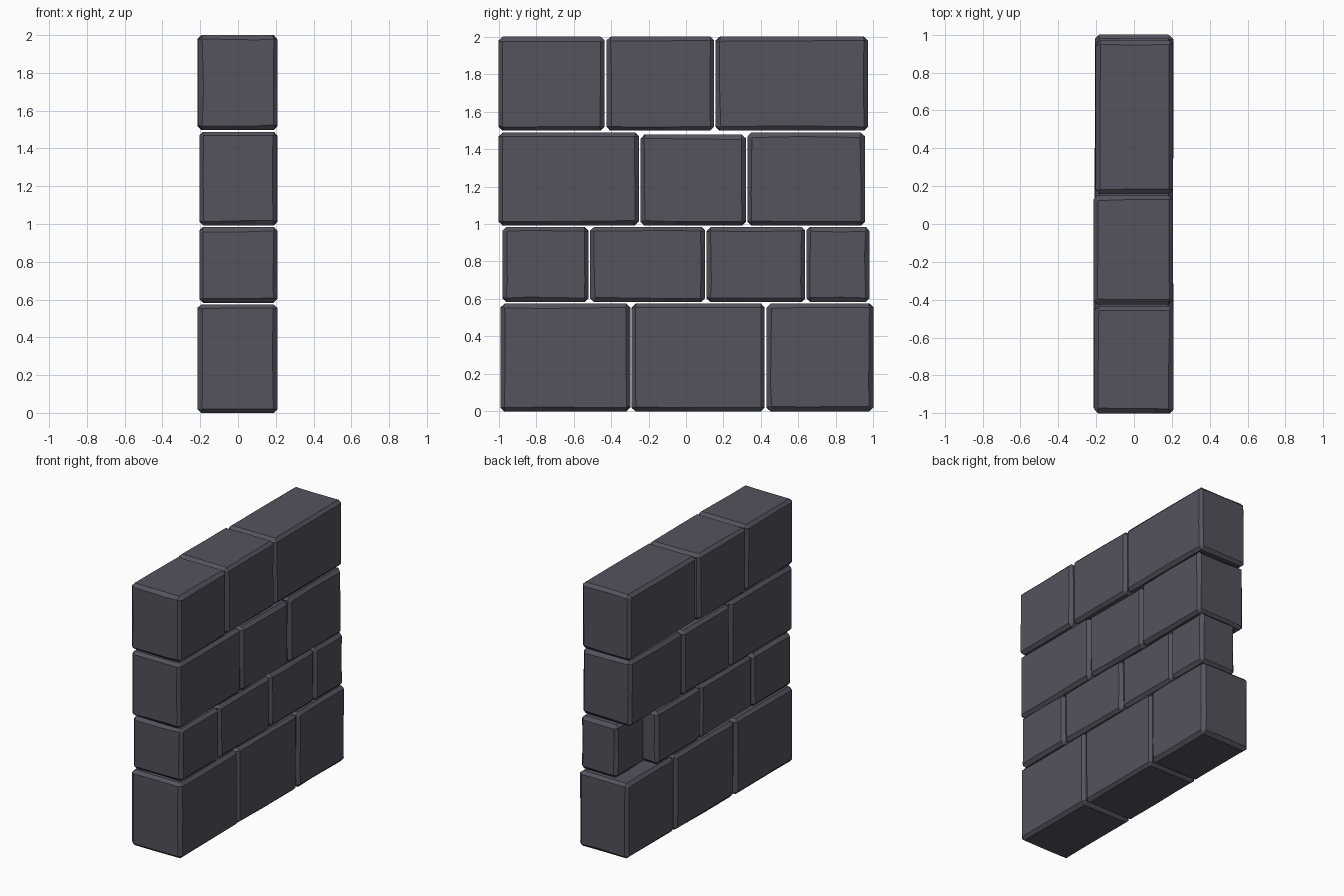
import bpy, bmesh, random
from mathutils import Vector

if "Cube" in bpy.data.objects:
    bpy.data.objects.remove(bpy.data.objects["Cube"])

random.seed(7)

stone = bpy.data.materials.new("dark_stone")
stone.diffuse_color = (0.09, 0.085, 0.11, 1)
stone.use_nodes = True
stone.node_tree.nodes["Principled BSDF"].inputs["Base Color"].default_value = stone.diffuse_color


def block(name, x, y, z, bevel=0.02, wear=0.008):
    """Stone block with chamfered, slightly chipped edges that keep faces flat."""
    lo, hi = Vector((x[0], y[0], z[0])), Vector((x[1], y[1], z[1]))
    mid, half = (lo + hi) / 2, (hi - lo) / 2
    bm = bmesh.new()
    bmesh.ops.create_cube(bm, size=2)
    for v in bm.verts:
        v.co = Vector(c * h for c, h in zip(v.co, half))
    edges = bm.edges[:]
    bmesh.ops.bevel(bm, geom=edges, offset=bevel, offset_type='OFFSET',
                    segments=1, profile=0.5, affect='EDGES')
    # one extra loop per axis gives the edges places to chip
    for axis in range(3):
        no = Vector((0, 0, 0))
        no[axis] = 1
        bmesh.ops.bisect_plane(bm, geom=bm.verts[:] + bm.edges[:] + bm.faces[:],
                               plane_co=no * random.uniform(-0.5, 0.5) * half[axis],
                               plane_no=no)
    # chip inward within each vertex's own face plane
    for v in bm.verts:
        for a in range(3):
            edge_dist = half[a] - abs(v.co[a])
            if 1e-5 < edge_dist < bevel * 1.5:
                v.co[a] -= (1 if v.co[a] > 0 else -1) * random.random() ** 2 * wear
    bmesh.ops.recalc_face_normals(bm, faces=bm.faces[:])
    me = bpy.data.meshes.new(name)
    bm.to_mesh(me)
    bm.free()
    me.materials.append(stone)
    ob = bpy.data.objects.new(name, me)
    ob.location = mid
    bpy.context.collection.objects.link(ob)


# courses: bottom, top, blocks as (y start, y end, x min, x max)
courses = [
    (0.0, 0.575, [(-0.99, -0.297, -0.215, 0.21), (-0.29, 0.42, -0.21, 0.205),
                  (0.43, 1.0, -0.205, 0.208)]),
    # the last block of this course is set back on the -x side
    (0.583, 0.985, [(-0.98, -0.52, -0.205, 0.21), (-0.512, 0.102, -0.2, 0.205),
                    (0.11, 0.636, -0.205, 0.2), (0.642, 0.98, -0.1, 0.205)]),
    (0.992, 1.488, [(-1.0, -0.25, -0.205, 0.205), (-0.243, 0.32, -0.205, 0.205),
                    (0.328, 0.955, -0.2, 0.21)]),
    (1.498, 2.0, [(-1.0, -0.435, -0.21, 0.21), (-0.425, 0.15, -0.215, 0.207),
                  (0.158, 0.97, -0.203, 0.205)]),
]
for r, (z0, z1, blocks) in enumerate(courses, 1):
    for i, (y0, y1, x0, x1) in enumerate(blocks, 1):
        top = z1 - 0.01 if (r, i) == (3, 2) else z1  # one slightly low block
        block(f"course_{r}_block_{i}", (x0, x1), (y0, y1), (z0, top))
